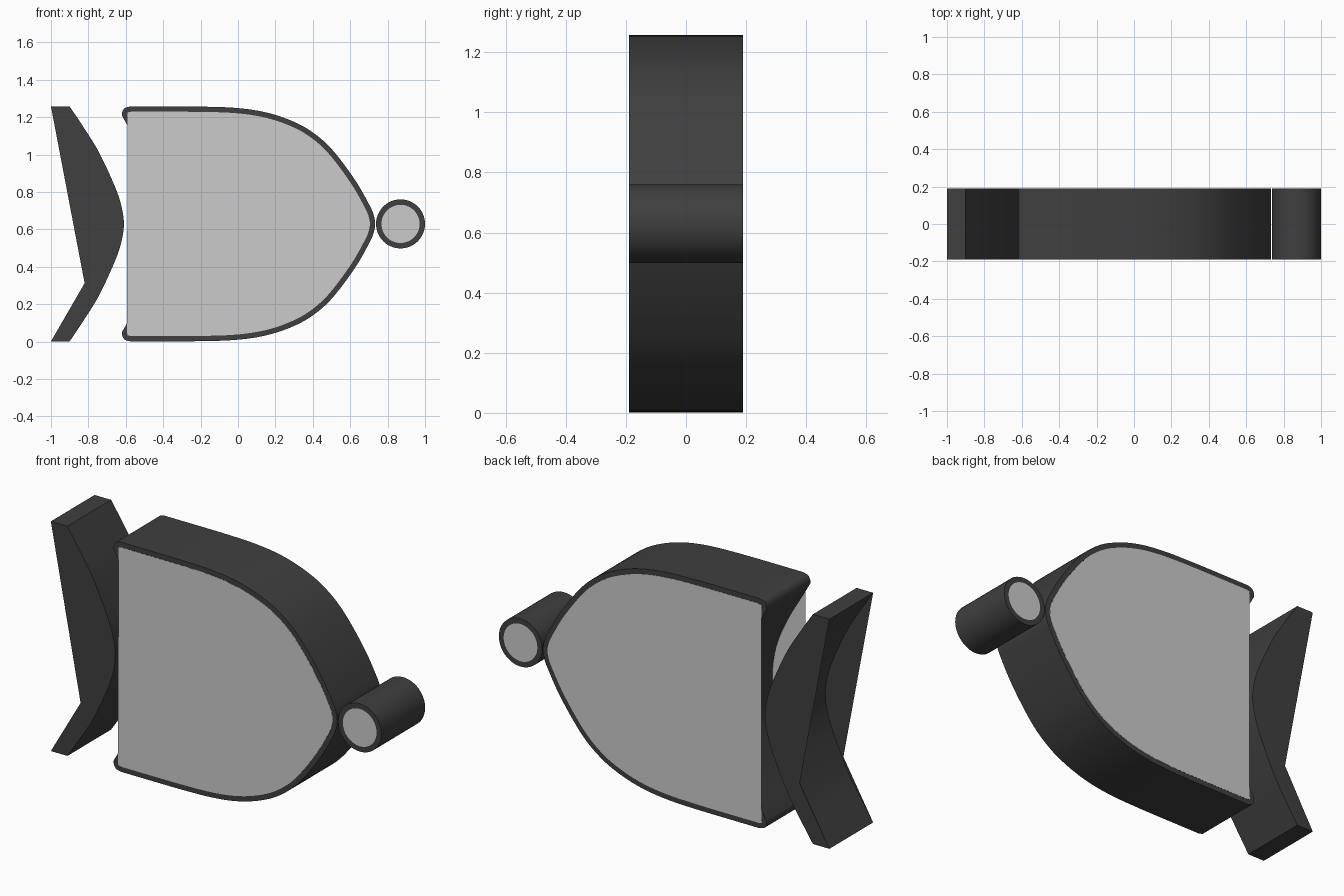
import bpy, bmesh, math
from mathutils import Vector

if "Cube" in bpy.data.objects:
    bpy.data.objects.remove(bpy.data.objects["Cube"])

MID, HALF = 0.629, 0.189      # height of the mirror line, half depth


def spline(pts, n=8):
    """Smooth curve through the points (Catmull-Rom)."""
    p = [Vector(q) for q in pts]
    p = [2 * p[0] - p[1]] + p + [2 * p[-1] - p[-2]]
    out = []
    for i in range(1, len(p) - 2):
        a, b, c, d = p[i - 1:i + 3]
        for k in range(n):
            t = k / n
            out.append(0.5 * (2 * b + (c - a) * t + (2 * a - 5 * b + 4 * c - d) * t * t
                              + (3 * b - a - 3 * c + d) * t ** 3))
    return out + [p[-2]]


def mirrored(pts):
    """Extend an upper-half list ending on the mirror line to full height."""
    return pts + [(x, 2 * MID - z) for x, z in reversed(pts[:-1])]


def inset(loop, w):
    """Move a counter-clockwise loop inwards by w."""
    out = []
    for i, p in enumerate(loop):
        d = (loop[(i + 1) % len(loop)] - loop[i - 1]).normalized()
        out.append(p + Vector((-d.y, d.x)) * w)
    return out


def circle(x, z, r, n=48):
    return [Vector((x + r * math.cos(2 * math.pi * i / n),
                    z + r * math.sin(2 * math.pi * i / n))) for i in range(n)]


def build(name, walls=None, cap=None, ring=None, mat=None, half=HALF):
    """Extruded part: side walls, full caps, or ring caps (walls to ring)."""
    bm = bmesh.new()

    def row(loop, y):
        return [bm.verts.new((p[0], y, p[1])) for p in loop]

    def band(a, b):
        for i in range(len(a)):
            j = (i + 1) % len(a)
            bm.faces.new((a[i], b[i], b[j], a[j])).smooth = True

    if walls:
        f, b = row(walls, -half), row(walls, half)
        band(f, b)
        if ring:
            fi, bi = row(ring, -half), row(ring, half)
            band(fi, f)
            band(b, bi)
            band(bi, fi)
    if cap:
        bm.faces.new(row(cap, -half))
        bm.faces.new(row(cap, half)[::-1])
    me = bpy.data.meshes.new(name)
    bm.to_mesh(me)
    bm.free()
    ob = bpy.data.objects.new(name, me)
    bpy.context.collection.objects.link(ob)
    if mat:
        me.materials.append(mat)
    bpy.context.view_layer.objects.active = ob
    ob.select_set(True)
    bpy.ops.object.shade_smooth_by_angle(angle=math.radians(35))
    ob.select_set(False)
    return ob


dark = bpy.data.materials.new("dark_grey")
dark.diffuse_color = (0.05, 0.05, 0.05, 1)
dark.use_nodes = True
dark.node_tree.nodes["Principled BSDF"].inputs["Base Color"].default_value = dark.diffuse_color

# Body outline: domed right side, hollow left side, rounded corners
dome = spline(mirrored([(-0.575, 1.257), (-0.2, 1.256), (0.0, 1.248), (0.15, 1.225),
                        (0.28, 1.183), (0.39, 1.125), (0.5, 1.03), (0.625, 0.865),
                        (0.705, 0.725), (0.727, 0.67), (0.733, MID)]))[::-1]
hollow = spline(mirrored([(-0.575, 1.257), (-0.607, 1.247), (-0.62, 1.217), (-0.605, 1.18),
                          (-0.49, 0.985), (-0.415, 0.81), (-0.39, MID)]))
outer = dome + hollow[1:-1]
inner = inset(outer, 0.028)
build("body_rim", walls=outer, ring=inner, mat=dark)

# Light face plates: their left edge runs straight across the hollow
corner = inner[len(dome):]
low = [p for p in corner if p.y < 0.26]
high = [p for p in corner if p.y > 1.22]
plate = inner[:len(dome)] + high + [Vector((-0.586, 1.205)), Vector((-0.482, 0.285))] + low
build("body_face", cap=plate, half=HALF + 0.0008)

# Curved back bar: walls follow the curve, caps span its left side straight
arc = spline(mirrored([(-0.9, 1.257), (-0.82, 1.137), (-0.745, 1.015),
                       (-0.665, 0.845), (-0.626, 0.735), (-0.61, MID)]))
left = [p - Vector((0.1, 0)) for p in arc]
bar = arc[::-1] + left
build("back_bar", walls=bar,
      cap=arc[::-1] + [left[0], Vector((-0.82, 0.312)), left[-1]], mat=dark)

# Output bubble: dark tube with a light core
tube, core = circle(0.869, MID, 0.131), circle(0.869, MID, 0.102)
build("bubble_rim", walls=tube, ring=core, mat=dark)
build("bubble_face", walls=core, cap=core)
